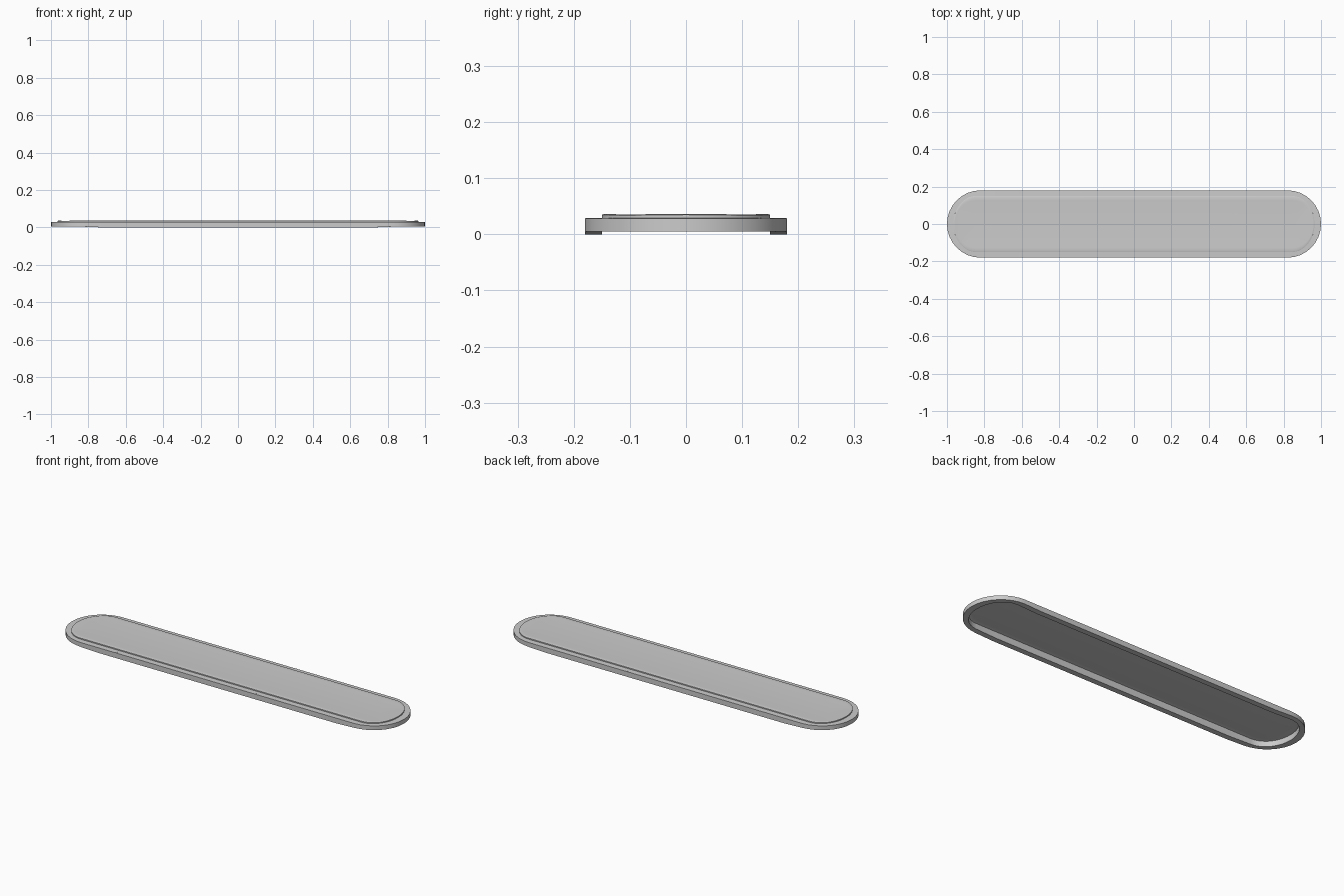
import bpy, bmesh, math

if "Cube" in bpy.data.objects:
    bpy.data.objects.remove(bpy.data.objects["Cube"])

ARC = 16
SIDE_X = [0.72, 0.5, 0.23, 0.0, -0.3, -0.61, -0.72]   # seam and sag stations


def outline(cx, a, b):
    """Rounded bar outline: two half-ellipse ends joined by straight sides."""
    def arc(c, start):
        return [(c + a * math.cos(start + math.pi * i / ARC),
                 b * math.sin(start + math.pi * i / ARC)) for i in range(ARC + 1)]
    return (arc(cx, -math.pi / 2) + [(x, b) for x in SIDE_X]
            + arc(-cx, math.pi / 2) + [(x, -b) for x in reversed(SIDE_X)])


def finish(bm, name, angle=30):
    bmesh.ops.remove_doubles(bm, verts=bm.verts, dist=1e-5)
    bmesh.ops.recalc_face_normals(bm, faces=bm.faces)
    mesh = bpy.data.meshes.new(name)
    bm.to_mesh(mesh)
    bm.free()
    ob = bpy.data.objects.new(name, mesh)
    bpy.context.collection.objects.link(ob)
    bpy.ops.object.select_all(action='DESELECT')
    ob.select_set(True)
    bpy.context.view_layer.objects.active = ob
    bpy.ops.object.shade_smooth_by_angle(angle=math.radians(angle))
    return ob


def bottom(x):
    """Long sides hang slightly lower than the rounded ends."""
    t = min(1, max(0, (abs(x) - 0.72) / 0.12))
    return 0.005 * t


# Rim: rectangular section swept round the outline
outer = outline(0.82, 0.18, 0.18)
inner = outline(0.845, 0.12, 0.15)
bm = bmesh.new()
loops = [
    [bm.verts.new((x, y, bottom(x))) for x, y in outer],
    [bm.verts.new((x, y, 0.028)) for x, y in outer],
    [bm.verts.new((x, y, 0.029)) for x, y in inner],
    [bm.verts.new((x, y, bottom(x))) for x, y in inner],
]
n = len(outer)
for k in range(4):
    A, B = loops[k], loops[(k + 1) % 4]
    for i in range(n):
        j = (i + 1) % n
        bm.faces.new((A[i], A[j], B[j], B[i]))
finish(bm, "rim")

# Panel: thin raised sheet, gently dished across its width
bm = bmesh.new()
ROWS = 16
xs = [0.845 + 0.115 * math.sin(math.pi / 2 * i / 10) for i in range(11)]
xs = [-x for x in reversed(xs)] + xs


def half_width(x):
    u = max(0, abs(x) - 0.845) / 0.115
    return 0.145 * math.sqrt(max(0, 1 - u * u))


grid = []
for x in xs:
    row = []
    for r in range(ROWS + 1):
        y = half_width(x) * (2 * r / ROWS - 1)
        row.append(bm.verts.new((x, y, 0.034 + 0.0025 * max((y / 0.145) ** 2, (max(0, abs(x) - 0.845) / 0.115) ** 2))))
    grid.append(row)
for a, b in zip(grid, grid[1:]):
    for r in range(ROWS):
        bm.faces.new((a[r], b[r], b[r + 1], a[r + 1]))
bmesh.ops.remove_doubles(bm, verts=bm.verts, dist=1e-5)
# Chamfer and skirt down to the rim
for grow, drop in ((0.005, 0.0015), (0.0, 0.0075)):
    edges = [e for e in bm.edges if e.is_boundary]
    new = bmesh.ops.extrude_edge_only(bm, edges=edges)["geom"]
    for v in [g for g in new if isinstance(g, bmesh.types.BMVert)]:
        dx = math.copysign(max(0, abs(v.co.x) - 0.845), v.co.x) / 0.115
        v.co.x += grow * dx
        v.co.y += grow * v.co.y / 0.145
        v.co.z -= drop
finish(bm, "top_panel", 40)

# Seams: slim joint strips across the rim top
for x in (-0.61, 0.23):
    for s in (-1, 1):
        bm = bmesh.new()
        bmesh.ops.create_cube(bm, size=1)
        for v in bm.verts:
            v.co = (x + v.co.x * 0.004, s * 0.165 + v.co.y * 0.029, 0.0275 + v.co.z * 0.0025)
        finish(bm, "rim_joint")
